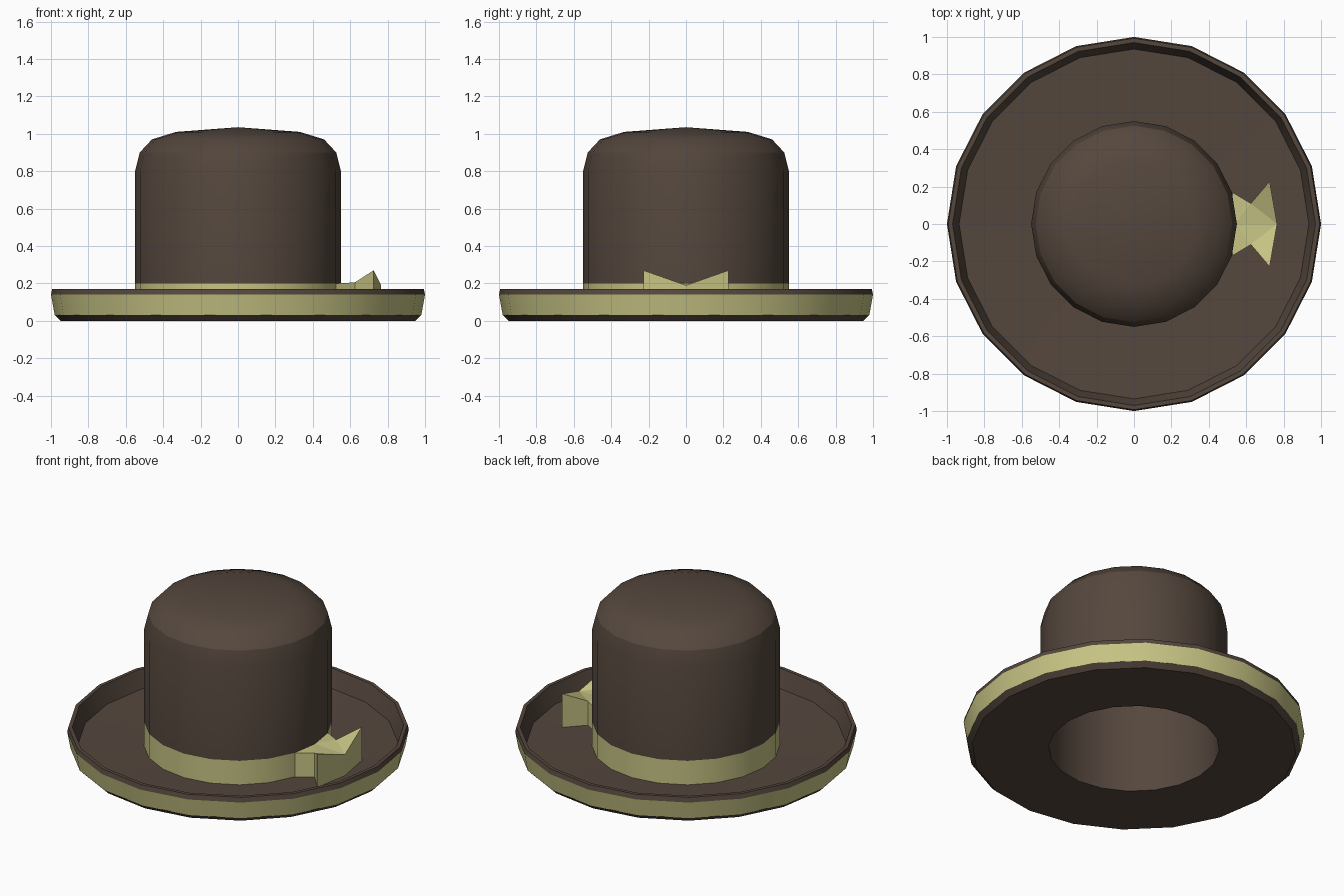
import bpy, bmesh, math

if "Cube" in bpy.data.objects:
    bpy.data.objects.remove(bpy.data.objects["Cube"])

SIDES = 20


def material(name, color):
    m = bpy.data.materials.new(name)
    m.diffuse_color = (*color, 1)
    m.use_nodes = True
    m.node_tree.nodes["Principled BSDF"].inputs["Base Color"].default_value = m.diffuse_color
    return m


felt = material("brown_felt", (0.09, 0.063, 0.047))
ribbon = material("yellow_ribbon", (0.57, 0.55, 0.23))


def finish(name, bm, mat):
    me = bpy.data.meshes.new(name)
    bm.to_mesh(me)
    bm.free()
    me.materials.append(mat)
    ob = bpy.data.objects.new(name, me)
    bpy.context.collection.objects.link(ob)
    return ob


def lathe(name, profile, mat, crease=()):
    """Revolve an (r, z) profile; rings listed in crease stay sharp."""
    bm = bmesh.new()
    rings = []
    for r, z in profile:
        if r == 0:
            rings.append([bm.verts.new((0, 0, z))] * SIDES)
        else:
            rings.append([bm.verts.new((r * math.cos(math.tau * i / SIDES),
                                        r * math.sin(math.tau * i / SIDES), z))
                          for i in range(SIDES)])
    for a, b in zip(rings, rings[1:]):
        for i in range(SIDES):
            j = (i + 1) % SIDES
            bm.faces.new(list(dict.fromkeys((a[i], a[j], b[j], b[i]))))
    for k in crease:
        for i in range(SIDES):
            bm.edges.get((rings[k][i], rings[k][(i + 1) % SIDES])).smooth = False
    ob = finish(name, bm, mat)
    bpy.ops.object.select_all(action='DESELECT')
    ob.select_set(True)
    bpy.context.view_layer.objects.active = ob
    bpy.ops.object.shade_smooth_by_angle(angle=math.radians(35))
    return ob


# Crown: outer shell and hollow lining
lathe("crown", [(0.55, 0.2), (0.55, 0.8), (0.525, 0.9), (0.46, 0.97),
                (0.33, 1.01), (0, 1.035)], felt, crease=[2])
lathe("crown_lining", [(0, 0.985), (0.31, 0.96), (0.43, 0.93), (0.48, 0.88),
                       (0.5, 0.79), (0.5, 0)], felt)

# Ribbon around the crown
lathe("hat_band", [(0.55, 0.045), (0.55, 0.2)], ribbon)

# Brim: underside, upturned edge and dished upper surface
lathe("brim_underside", [(0.5, 0), (0.95, 0), (0.98, 0.03)], felt)
lathe("brim_trim", [(0.98, 0.03), (1.0, 0.14)], ribbon)
lathe("brim_top", [(1.0, 0.14), (0.993, 0.17), (0.97, 0.17), (0.935, 0.06),
                   (0.55, 0.045)], felt)

# Bow on the right side: half outline, mirrored in y
bm = bmesh.new()
half = [(0.54, 0, 0.2), (0.525, 0.17, 0.2), (0.625, 0.11, 0.205),
        (0.725, 0.228, 0.27), (0.765, 0, 0.19)]
for s in (1, -1):
    top = [bm.verts.new((x, s * y, z)) for x, y, z in half]
    low = [bm.verts.new((x, s * y, 0.045)) for x, y, z in half]
    for tri in ((0, 2, 1), (0, 4, 2), (2, 4, 3)):
        bm.faces.new([top[i] for i in tri])
        bm.faces.new([low[i] for i in tri])
    for i in range(1, 4):
        bm.faces.new((top[i], top[i + 1], low[i + 1], low[i]))
bmesh.ops.remove_doubles(bm, verts=bm.verts, dist=0.001)
bmesh.ops.recalc_face_normals(bm, faces=bm.faces)
finish("bow", bm, ribbon)
